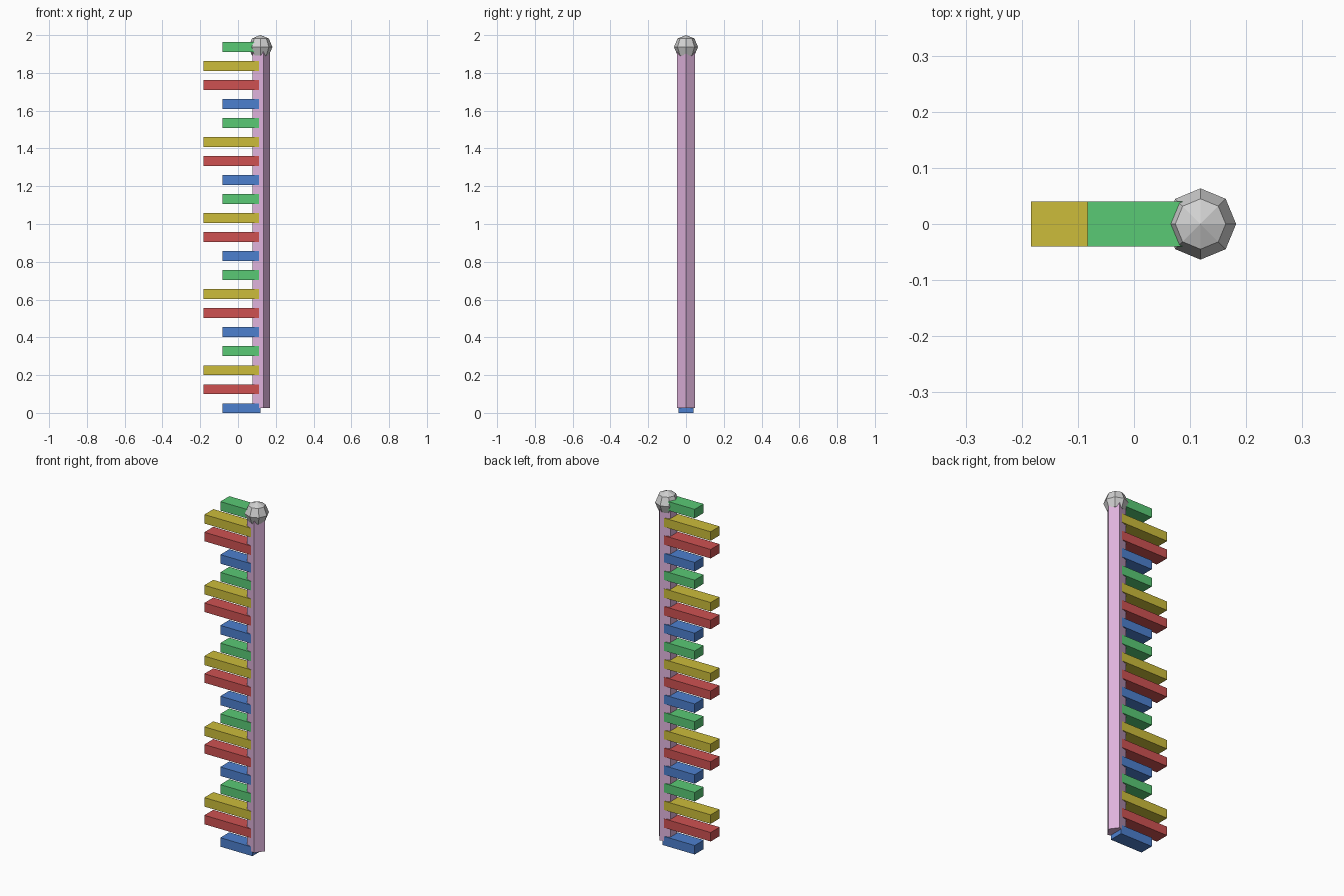
import bpy
from math import pi

cube = bpy.data.objects.get("Cube")
if cube:
    bpy.data.objects.remove(cube, do_unlink=True)


def linear(c):
    return c / 12.92 if c <= 0.04045 else ((c + 0.055) / 1.055) ** 2.4


def material(name, *srgb):
    mat = bpy.data.materials.new(name)
    mat.use_nodes = True
    colour = [linear(c) for c in srgb] + [1.0]
    mat.diffuse_color = colour
    mat.node_tree.nodes["Principled BSDF"].inputs["Base Color"].default_value = colour
    return mat


def finish(name, mat):
    obj = bpy.context.object
    obj.name = name
    obj.data.name = name
    obj.data.materials.append(mat)
    return obj


blue = material("blue", 0.30, 0.50, 0.81)
red = material("red", 0.81, 0.32, 0.32)
yellow = material("yellow", 0.80, 0.74, 0.23)
green = material("green", 0.35, 0.79, 0.46)
pink = material("pale pink", 0.87, 0.70, 0.86)
grey = material("light grey", 0.82, 0.82, 0.82)

POLE_X = 0.1185
BASE_Z = 0.0255     # middle of the lowest bar
STEP = 0.1006
BARS = 20
TOP_Z = BASE_Z + STEP * (BARS - 1)

# Five-sided pole with one corner towards +x
bpy.ops.mesh.primitive_cylinder_add(
    vertices=5, radius=0.05, depth=TOP_Z - BASE_Z,
    location=(POLE_X, 0, (TOP_Z + BASE_Z) / 2))
pole = finish("pole", pink)
for v in pole.data.vertices:        # primitive starts its first corner on +y
    v.co.x, v.co.y = v.co.y, -v.co.x
pole.data.update()

# Faceted knob on top of the pole
bpy.ops.mesh.primitive_uv_sphere_add(
    segments=8, ring_count=4, radius=0.0635, location=(POLE_X, 0, TOP_Z))
finish("knob", grey)

# Bars in a repeating short, long, long, short pattern
pattern = [(blue, 0.2015), (red, 0.302), (yellow, 0.302), (green, 0.2015)]
for i in range(BARS):
    mat, length = pattern[i % len(pattern)]
    bpy.ops.mesh.primitive_cube_add(
        size=1, location=(POLE_X - length / 2, 0, BASE_Z + i * STEP))
    bar = finish(f"{mat.name}_bar_{i + 1}", mat)
    for v in bar.data.vertices:
        v.co.x *= length
        v.co.y *= 0.0805
        v.co.z *= 0.051
    bar.data.update()
